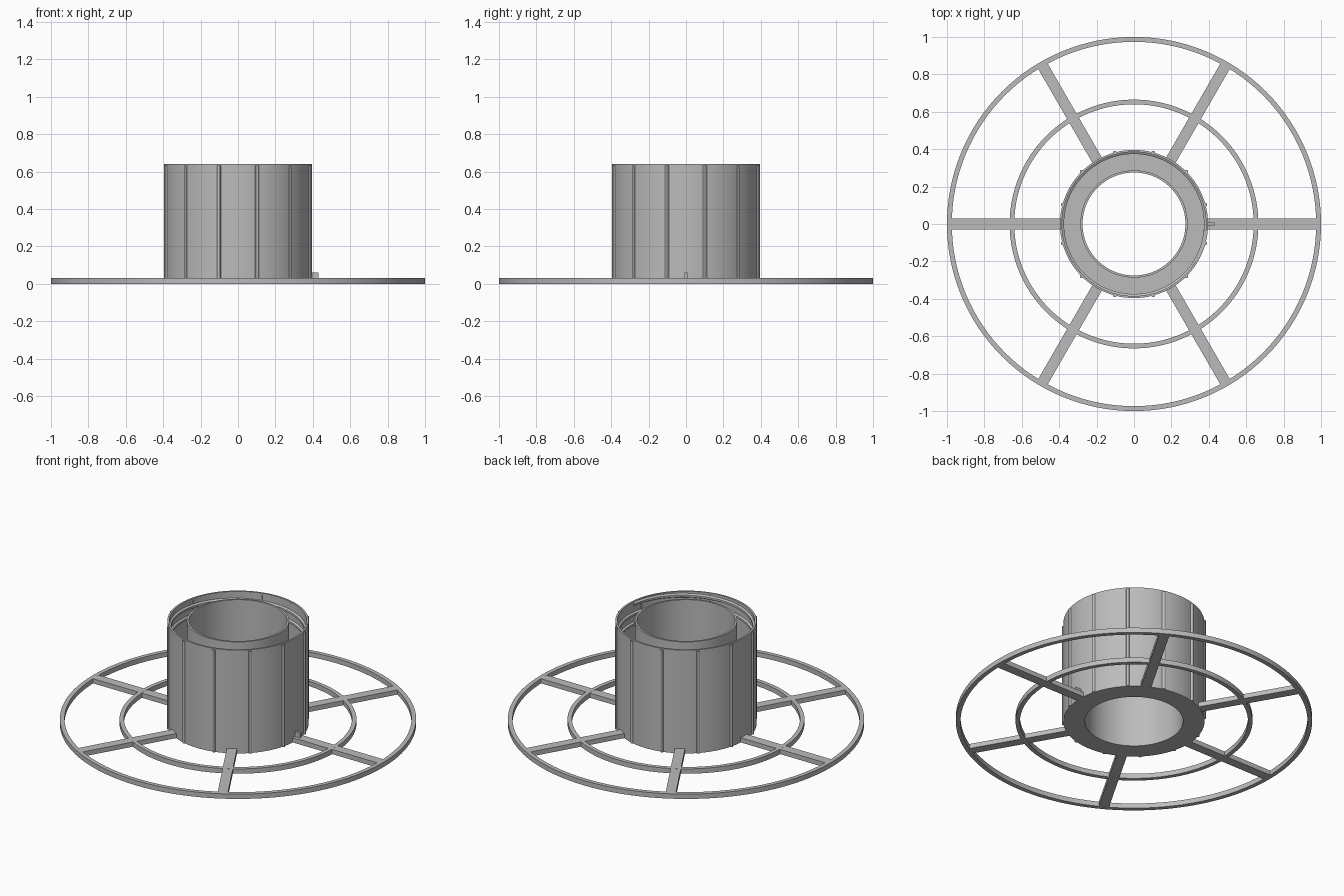
import bpy, bmesh, math
from mathutils import Matrix

if "Cube" in bpy.data.objects:
    bpy.data.objects.remove(bpy.data.objects["Cube"])

grey = bpy.data.materials.new("grey_plastic")
grey.diffuse_color = (0.5, 0.5, 0.5, 1)
grey.use_nodes = True
grey.node_tree.nodes["Principled BSDF"].inputs["Base Color"].default_value = grey.diffuse_color
SEG = 128
PLATE = 0.03   # flange thickness
TOP = 0.64     # hub height


def finish(name, bm, smooth=True):
    bmesh.ops.recalc_face_normals(bm, faces=bm.faces)
    me = bpy.data.meshes.new(name)
    bm.to_mesh(me)
    bm.free()
    me.materials.append(grey)
    ob = bpy.data.objects.new(name, me)
    bpy.context.collection.objects.link(ob)
    if smooth:
        bpy.ops.object.select_all(action='DESELECT')
        ob.select_set(True)
        bpy.context.view_layer.objects.active = ob
        bpy.ops.object.shade_smooth_by_angle(angle=math.radians(30))
    return ob


def lathe(name, profile):
    """Revolve a closed (radius, z) profile around the z axis."""
    bm = bmesh.new()
    rings = []
    for i in range(SEG):
        a = 2 * math.pi * i / SEG
        rings.append([bm.verts.new((r * math.cos(a), r * math.sin(a), z)) for r, z in profile])
    n = len(profile)
    for i in range(SEG):
        p, q = rings[i], rings[(i + 1) % SEG]
        for j in range(n):
            k = (j + 1) % n
            bm.faces.new((p[j], q[j], q[k], p[k]))
    return finish(name, bm)


def box(name, x0, x1, y0, y1, z0, z1, angle=0):
    bm = bmesh.new()
    bmesh.ops.create_cube(bm, size=1)
    for v in bm.verts:
        v.co.x = x0 + (v.co.x + 0.5) * (x1 - x0)
        v.co.y = y0 + (v.co.y + 0.5) * (y1 - y0)
        v.co.z = z0 + (v.co.z + 0.5) * (z1 - z0)
    bm.transform(Matrix.Rotation(angle, 4, 'Z'))
    return finish(name, bm, False)


# Hub: outer wall, floor and inner tube in one U-shaped profile
lathe("hub", [(0.275, 0), (0.396, 0), (0.396, TOP), (0.385, TOP),
              (0.385, PLATE), (0.287, PLATE), (0.287, TOP), (0.275, TOP)])

# Flange rings
for name, r0, r1 in (("outer_ring", 0.974, 1.0), ("middle_ring", 0.64, 0.665)):
    lathe(name, [(r0, 0), (r1, 0), (r1, PLATE), (r0, PLATE)])

# Spokes
for i in range(6):
    box(f"spoke_{i + 1}", 0.38, 0.978, -0.029, 0.029, 0.0005, PLATE - 0.0005, math.radians(60 * i))

# Rounded grip ribs around the hub
for i in range(12):
    bm = bmesh.new()
    bmesh.ops.create_cone(bm, cap_ends=True, segments=12, radius1=0.011, radius2=0.011, depth=TOP - 0.008)
    a = math.radians(15 + 30 * i)
    bm.transform(Matrix.Translation((0.394 * math.cos(a), 0.394 * math.sin(a), (TOP - 0.008) / 2)))
    finish(f"grip_rib_{i + 1}", bm)

# Helical thread inside the outer wall, ending at the rim
bm = bmesh.new()
pitch, turns, steps = 0.06, 2, 192
prev = None
for i in range(steps + 1):
    t = turns * i / steps
    a = 2 * math.pi * t - math.radians(5)
    z = TOP - 0.002 - pitch * (turns - t)
    sec = [bm.verts.new((r * math.cos(a), r * math.sin(a), z - d))
           for r, d in ((0.387, 0), (0.374, 0.008), (0.374, 0.02), (0.387, 0.028))]
    if prev:
        for j in range(4):
            k = (j + 1) % 4
            bm.faces.new((prev[j], sec[j], sec[k], prev[k]))
    if i in (0, steps):
        bm.faces.new(sec)
    prev = sec
finish("inner_thread", bm)

# Small marker pin on the right spoke
box("marker_pin", 0.39, 0.43, -0.008, 0.008, 0.025, 0.06)
